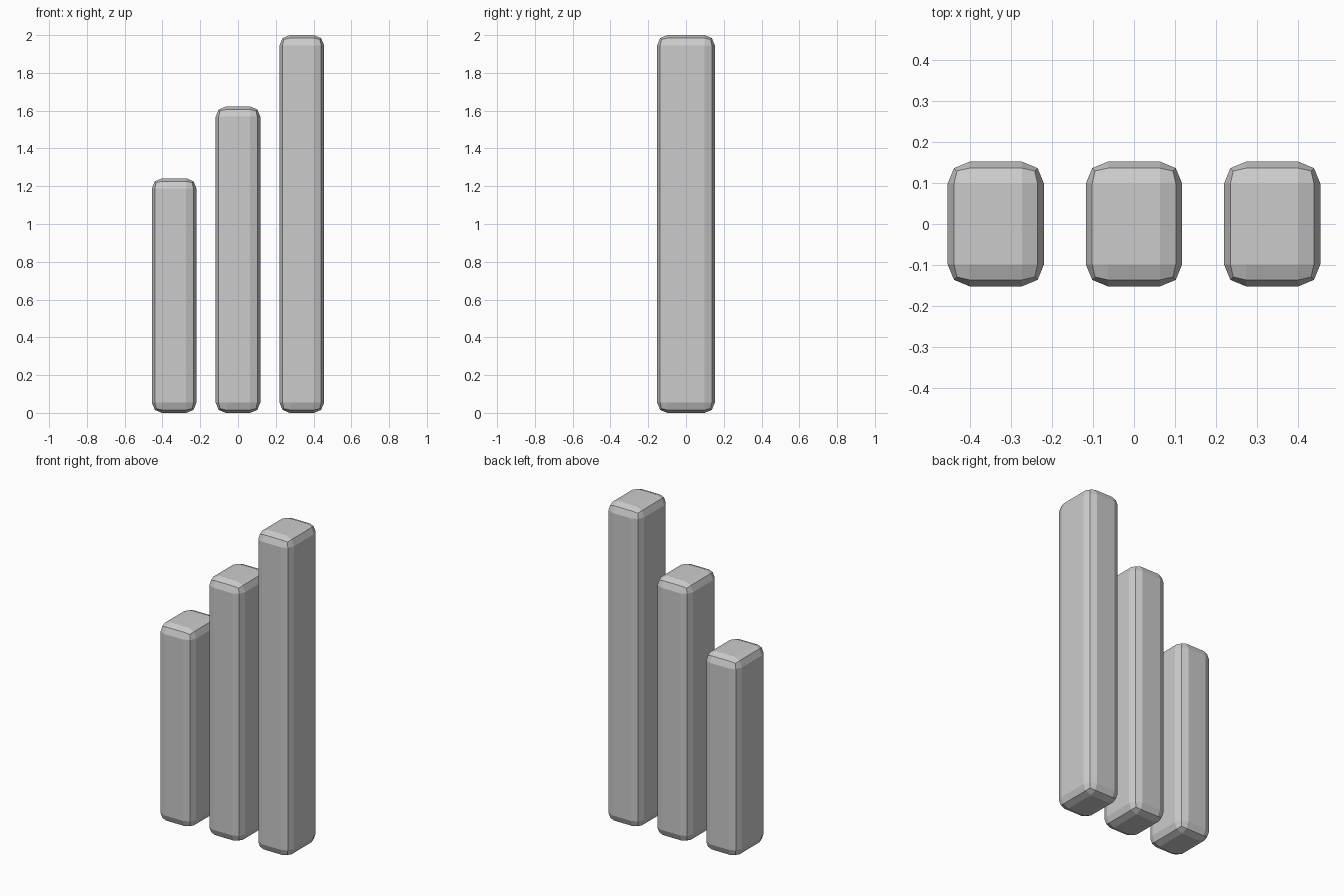
import bpy

if "Cube" in bpy.data.objects:
    bpy.data.objects.remove(bpy.data.objects["Cube"])

WIDTH, DEPTH, BEVEL, SPACING = 0.236, 0.305, 0.054, 0.338


def bar(name, x, height):
    bpy.ops.mesh.primitive_cube_add(size=1, location=(x, 0, height / 2))
    ob = bpy.context.object
    ob.name = name
    ob.scale = (WIDTH, DEPTH, height)
    bpy.ops.object.transform_apply(location=False, rotation=False, scale=True)
    # Two-segment rounded edges, flat shaded
    mod = ob.modifiers.new("rounded_edges", 'BEVEL')
    mod.width = BEVEL
    mod.segments = 2
    mod.limit_method = 'NONE'
    return ob


# Three upright bars rising from left to right
for i, (name, height) in enumerate([("short_bar", 1.242),
                                    ("middle_bar", 1.622),
                                    ("tall_bar", 2.0)]):
    bar(name, (i - 1) * SPACING, height)
